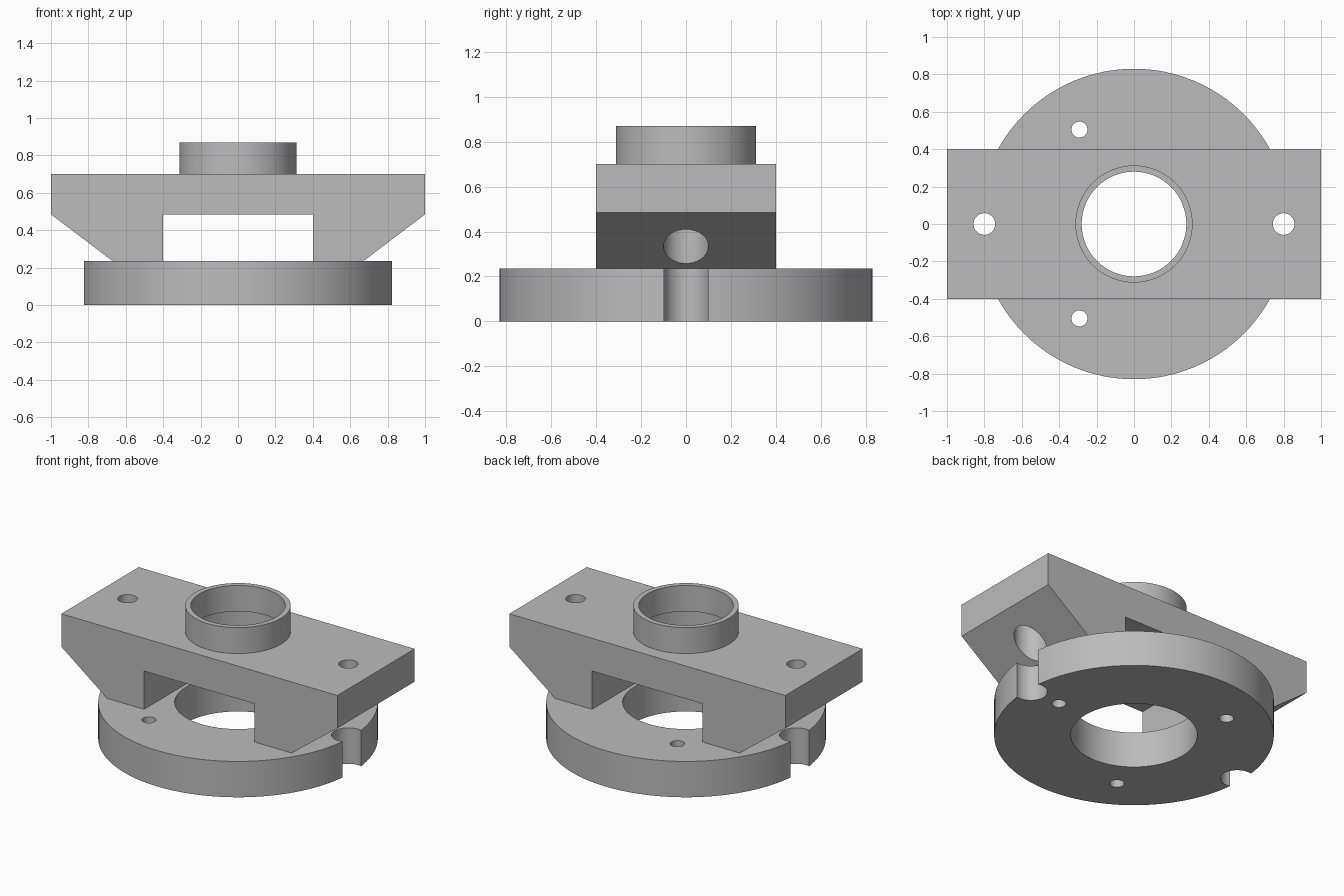
import bpy, bmesh, math

if "Cube" in bpy.data.objects:
    bpy.data.objects.remove(bpy.data.objects["Cube"])

grey = bpy.data.materials.new("plain grey")
grey.diffuse_color = (0.5, 0.5, 0.5, 1)
grey.use_nodes = True
grey.node_tree.nodes["Principled BSDF"].inputs["Base Color"].default_value = grey.diffuse_color


def prism(name, pts, to3d, depth):
    """Extrude a closed 2D profile along the given vector."""
    bm = bmesh.new()
    face = bm.faces.new([bm.verts.new(to3d(a, b)) for a, b in pts])
    out = bmesh.ops.extrude_face_region(bm, geom=[face])
    verts = [v for v in out["geom"] if isinstance(v, bmesh.types.BMVert)]
    bmesh.ops.translate(bm, verts=verts, vec=depth)
    bmesh.ops.recalc_face_normals(bm, faces=bm.faces)
    me = bpy.data.meshes.new(name)
    bm.to_mesh(me)
    bm.free()
    me.materials.append(grey)
    ob = bpy.data.objects.new(name, me)
    bpy.context.collection.objects.link(ob)
    return ob


def cylinder(name, x, y, r, z0, z1, n=48):
    pts = [(x + r * math.cos(2 * math.pi * i / n), y + r * math.sin(2 * math.pi * i / n)) for i in range(n)]
    return prism(name, pts, lambda a, b: (a, b, z0), (0, 0, z1 - z0))


def drill(ob, x, y, r, z0, z1, n=48):
    """Cut a vertical round hole and remove the cutter."""
    cutter = cylinder("cutter", x, y, r, z0, z1, n)
    cutter.hide_render = True
    mod = ob.modifiers.new("hole", "BOOLEAN")
    mod.operation, mod.solver, mod.object = "DIFFERENCE", "EXACT", cutter
    bpy.context.view_layer.objects.active = ob
    bpy.ops.object.modifier_apply(modifier=mod.name)
    bpy.data.objects.remove(cutter)


# Round base with bore, three screw holes and two edge notches
base = cylinder("base_flange", 0, 0, 0.83, 0, 0.235, 96)
drill(base, 0, 0, 0.376, -0.1, 0.4, 64)
for k in range(3):
    a = math.radians(120 * k)
    drill(base, 0.583 * math.cos(a), 0.583 * math.sin(a), 0.043, -0.1, 0.4, 32)
for s in (-1, 1):
    drill(base, 0.8 * s, 0, 0.1, -0.1, 0.4)

# Bridge with two tapered legs
half = [(0.4, 0.485), (0.4, 0.235), (0.67, 0.235), (1, 0.485), (1, 0.7)]
profile = half + [(-x, z) for x, z in reversed(half)]
bridge = prism("bridge", profile, lambda a, b: (a, -0.4, b), (0, 0.8, 0))
drill(bridge, 0, 0, 0.3, 0.1, 0.9, 64)
# Bolt holes, counterbored from below
for s in (-1, 1):
    drill(bridge, 0.8 * s, 0, 0.058, 0.1, 0.9, 32)
    drill(bridge, 0.8 * s, 0, 0.1, 0.1, 0.6)

# Collar on top
collar = cylinder("collar", 0, 0, 0.313, 0.7, 0.87, 64)
drill(collar, 0, 0, 0.28, 0.6, 1, 64)

# Smooth round walls, sharp edges
for ob in (base, bridge, collar):
    bpy.ops.object.select_all(action="DESELECT")
    ob.select_set(True)
    bpy.context.view_layer.objects.active = ob
    bpy.ops.object.shade_smooth_by_angle(angle=math.radians(30))
